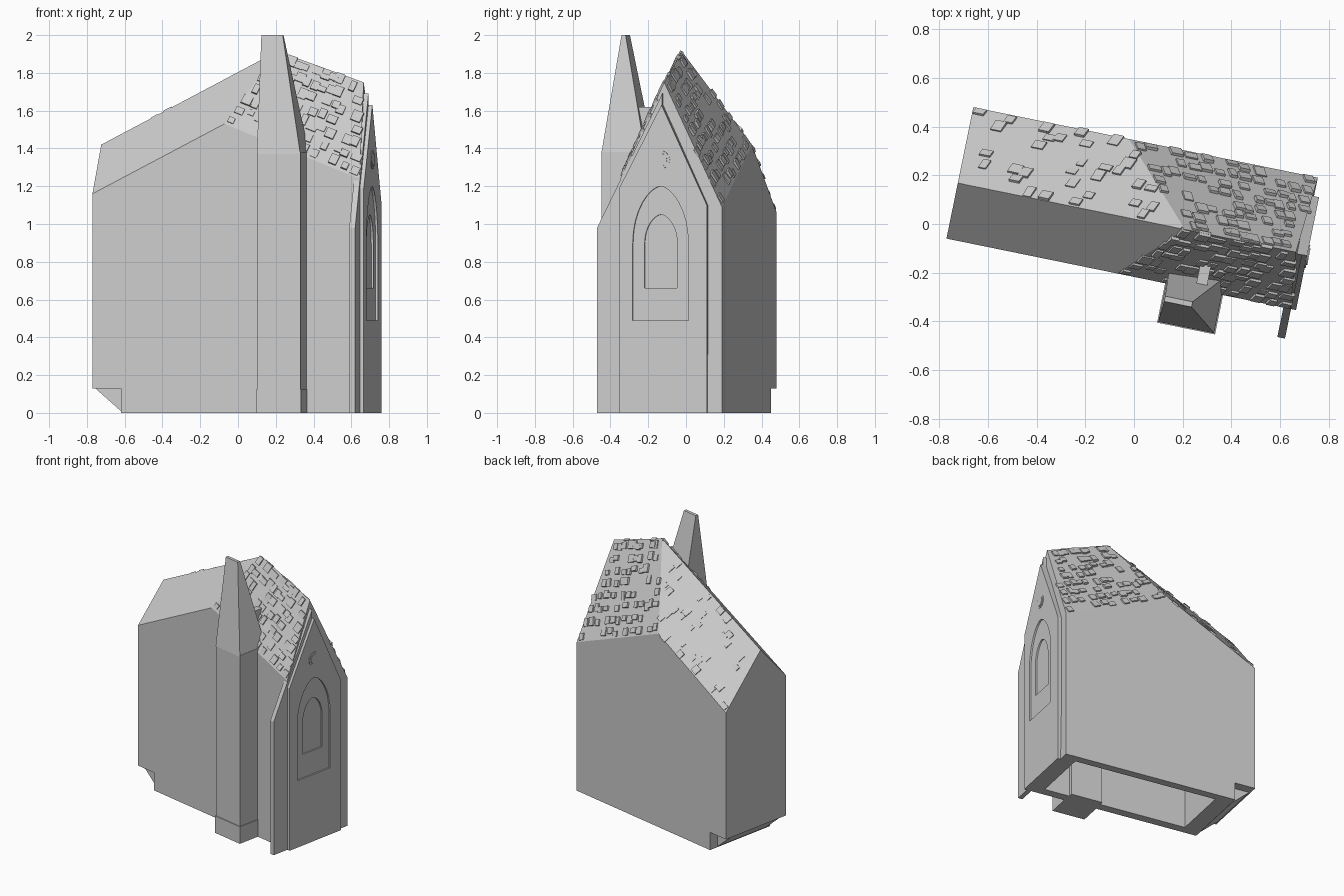
import bpy, bmesh, math, random
from mathutils import Vector, Matrix

random.seed(4)
cube = bpy.data.objects.get("Cube")
if cube:
    bpy.data.objects.remove(cube, do_unlink=True)

# One stone grey for the whole chapel
stone = bpy.data.materials.new("stone_grey")
stone.use_nodes = True
GREY = (0.6, 0.6, 0.6, 1)
stone.diffuse_color = GREY
stone.node_tree.nodes["Principled BSDF"].inputs["Base Color"].default_value = GREY
TURN = math.radians(-11.55)   # the chapel stands turned on its plot


def finish(name, bm):
    bmesh.ops.recalc_face_normals(bm, faces=bm.faces)
    mesh = bpy.data.meshes.new(name)
    bm.to_mesh(mesh)
    bm.free()
    mesh.materials.append(stone)
    ob = bpy.data.objects.new(name, mesh)
    ob.rotation_euler.z = TURN
    bpy.context.collection.objects.link(ob)
    return ob


def loft(name, sections):
    """Skin a row of equal-sized closed sections and cap both ends."""
    bm = bmesh.new()
    rings = [[bm.verts.new(p) for p in s] for s in sections]
    n = len(rings[0])
    for a, b in zip(rings, rings[1:]):
        for i in range(n):
            j = (i + 1) % n
            bm.faces.new((a[i], a[j], b[j], b[i]))
    bm.faces.new(rings[0])
    bm.faces.new(rings[-1])
    return finish(name, bm)


def prism(name, outline, u0, u1):
    """Extrude a (v, z) outline along the length of the chapel."""
    return loft(name, [[(u, v, z) for v, z in outline] for u in (u0, u1)])


def box(name, u0, u1, v0, v1, z0, z1):
    return prism(name, [(v0, z0), (v1, z0), (v1, z1), (v0, z1)], u0, u1)


def arch(mid, half, base, spring, apex, steps=8):
    """Pointed arch outline."""
    rise = [(half * math.cos(t * math.pi / 2 / steps) ** 1.2,
             spring + (apex - spring) * math.sin(t * math.pi / 2 / steps))
            for t in range(steps)]
    right = [(half, base)] + rise
    left = [(-v, z) for v, z in reversed(right)]
    return [(mid + v, z) for v, z in right + [(0, apex)] + left]


def cut(ob, cutters):
    for c in cutters:
        c.hide_render = True
        mod = ob.modifiers.new("cut", 'BOOLEAN')
        mod.operation = 'DIFFERENCE'
        mod.object = c
    bpy.context.view_layer.update()
    dg = bpy.context.evaluated_depsgraph_get()
    mesh = bpy.data.meshes.new_from_object(ob.evaluated_get(dg))
    ob.modifiers.clear()
    ob.data = mesh
    for c in cutters:
        bpy.data.objects.remove(c, do_unlink=True)


# Roof corner points: (near eave, ridge, far eave) at back, crest and front
NEAR, FAR, RIDGE = -0.213, 0.338, 0.02
back = [(-0.743, NEAR, 1.16), (-0.743, RIDGE, 1.42), (-0.743, FAR, 1.06)]
crest = [(-0.03, NEAR, 1.53), (0.21, RIDGE, 1.915), (-0.09, FAR, 1.42)]
front = [(0.7, NEAR, 1.24), (0.675, RIDGE, 1.75), (0.702, FAR, 1.09)]


def section(top):
    return [(top[0][0], NEAR, 0)] + top + [(top[2][0], FAR, 0)]


# Main body: hollow below, with an undercut at the back
body = loft("chapel_body", [section(s) for s in (back, crest, front)])
cut(body, [box("hollow_cutter", -0.47, 0.6, -0.15, 0.28, -0.1, 0.95),
           box("undercut_cutter", -0.9, -0.59, -0.5, 0.5, -0.1, 0.13)])
loft("undercut_wedge", [[(-0.74, v, 0.135), (-0.585, v, 0.135), (-0.585, v, 0.0)]
                        for v in (-0.18, 0.27)])

# Front gable wall with a stepped pointed window
gable = prism("gable_wall", [(NEAR, 0), (0.26, 0), (0.26, 1.1),
                             (0.015, 1.63), (NEAR, 1.19)], 0.68, 0.723)
cut(gable, [prism("niche_cutter", arch(0.01, 0.15, 0.49, 0.9, 1.2), 0.711, 0.8)])
cut(gable, [prism("window_cutter", arch(0.01, 0.088, 0.66, 0.9, 1.05), 0.7, 0.8)])

# Round ornament in the gable
bm = bmesh.new()
for radius, depth in ((0.048, 0.008), (0.034, 0.016)):
    bmesh.ops.create_cone(bm, cap_ends=True, segments=20, radius1=radius,
                          radius2=radius, depth=depth,
                          matrix=Matrix.Translation((0.723, 0.012, 1.34))
                          @ Matrix.Rotation(math.pi / 2, 4, 'Y'))
finish("gable_roundel", bm)

# Corner buttress, running up into a rake along the gable
prism("corner_buttress", [(-0.337, 0), (NEAR, 0), (NEAR, 1.17), (0.015, 1.62),
                          (0.015, 1.69), (-0.337, 0.98)], 0.67, 0.702)

# Side tower with plinth and slanted spire
box("tower_shaft", 0.178, 0.413, -0.372, -0.12, 0, 1.38)
box("tower_plinth", 0.174, 0.417, -0.378, -0.2, 0, 0.125)


def rect(u0, u1, v0, v1, z):
    return [(u0, v0, z), (u1, v0, z), (u1, v1, z), (u0, v1, z)]


loft("tower_spire", [rect(0.178, 0.413, -0.374, -0.135, 1.37),
                     rect(0.185, 0.3, -0.287, -0.265, 2.0)])
box("spire_saddle", 0.3, 0.345, -0.25, -0.1, 1.4, 1.62)


def tiles(name, eave0, eave1, ridge0, ridge1, rows, columns, chance):
    """Scatter thin slates in rows over one roof slope."""
    e0, e1, r0, r1 = map(Vector, (eave0, eave1, ridge0, ridge1))
    bm = bmesh.new()
    for row in range(rows):
        for col in range(columns):
            if random.random() > chance:
                continue
            s = (col + random.uniform(0.3, 0.7)) / columns
            t = (row + random.uniform(0.35, 0.65)) / rows
            low, high = e0.lerp(e1, s), r0.lerp(r1, s)
            along = (e1 - e0).lerp(r1 - r0, t).normalized()
            normal = along.cross(high - low).normalized()
            if normal.z < 0:
                normal.negate()
            up = normal.cross(along)
            frame = Matrix((along, up, normal)).transposed().to_4x4()
            frame.translation = low.lerp(high, t)
            size = (random.uniform(0.03, 0.055), random.uniform(0.03, 0.06),
                    random.uniform(0.012, 0.024))
            bmesh.ops.create_cube(bm, size=1, matrix=frame
                                  @ Matrix.Rotation(random.uniform(-0.1, 0.1), 4, 'X')
                                  @ Matrix.Diagonal((*size, 1)))
    finish(name, bm)


# Slates: dense toward the front, sparse toward the back
tiles("near_front_slates", crest[0], front[0], crest[1], front[1], 7, 13, 0.75)
tiles("far_front_slates", crest[2], front[2], crest[1], front[1], 8, 14, 0.65)
tiles("far_back_slates", back[2], crest[2], back[1], crest[1], 8, 14, 0.3)
